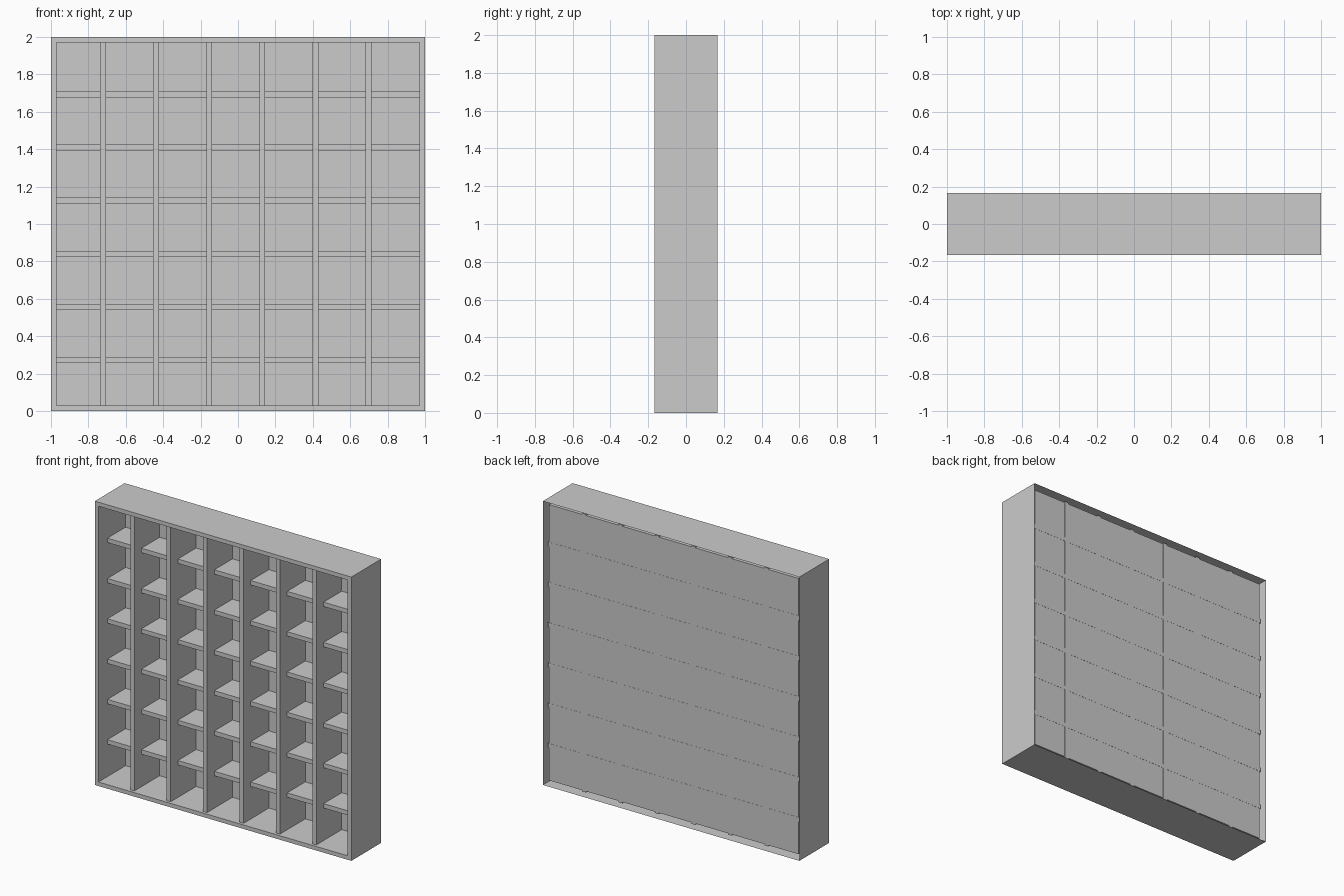
import bpy, bmesh
from mathutils import Vector

if "Cube" in bpy.data.objects:
    bpy.data.objects.remove(bpy.data.objects["Cube"])

HALF_DEPTH = 0.166
FRAME = 0.04
PANEL_Y = 0.136      # plane of the back panel
BOARD = 0.031        # divider and shelf thickness
PITCH = 0.284


def new_object(name, bm):
    mesh = bpy.data.meshes.new(name)
    bm.to_mesh(mesh)
    bm.free()
    obj = bpy.data.objects.new(name, mesh)
    bpy.context.collection.objects.link(obj)
    return obj


def box_bmesh(lo, hi):
    lo, hi = Vector(lo), Vector(hi)
    bm = bmesh.new()
    bmesh.ops.create_cube(bm, size=1)
    bmesh.ops.scale(bm, vec=hi - lo, verts=bm.verts)
    bmesh.ops.translate(bm, vec=(lo + hi) / 2, verts=bm.verts)
    return bm


# Case: outer shell open at the rear, with the front pushed in to form the cavity
bm = box_bmesh((-1, -HALF_DEPTH, 0), (1, HALF_DEPTH, 2))
bm.normal_update()
rear = [f for f in bm.faces if f.normal.y > 0.9]
bmesh.ops.delete(bm, geom=rear, context='FACES_ONLY')
front = next(f for f in bm.faces if f.normal.y < -0.9)
bmesh.ops.inset_region(bm, faces=[front], thickness=FRAME)
panel = bmesh.ops.extrude_discrete_faces(bm, faces=[front])["faces"][0]
bmesh.ops.translate(bm, vec=(0, PANEL_Y + HALF_DEPTH, 0), verts=panel.verts)
new_object("bookcase_frame", bm)

# Upright dividers and recessed shelves, let slightly into the frame
for i in range(6):
    x = -0.722 + i * PITCH
    new_object(f"divider_{i + 1}", box_bmesh(
        (x - BOARD / 2, -HALF_DEPTH + 0.02, 0.02),
        (x + BOARD / 2, PANEL_Y + 0.001, 1.98)))
    z = 0.273 + i * PITCH
    new_object(f"shelf_{i + 1}", box_bmesh(
        (-0.98, -HALF_DEPTH + 0.10, z - BOARD / 2),
        (0.98, PANEL_Y + 0.001, z + BOARD / 2)))
